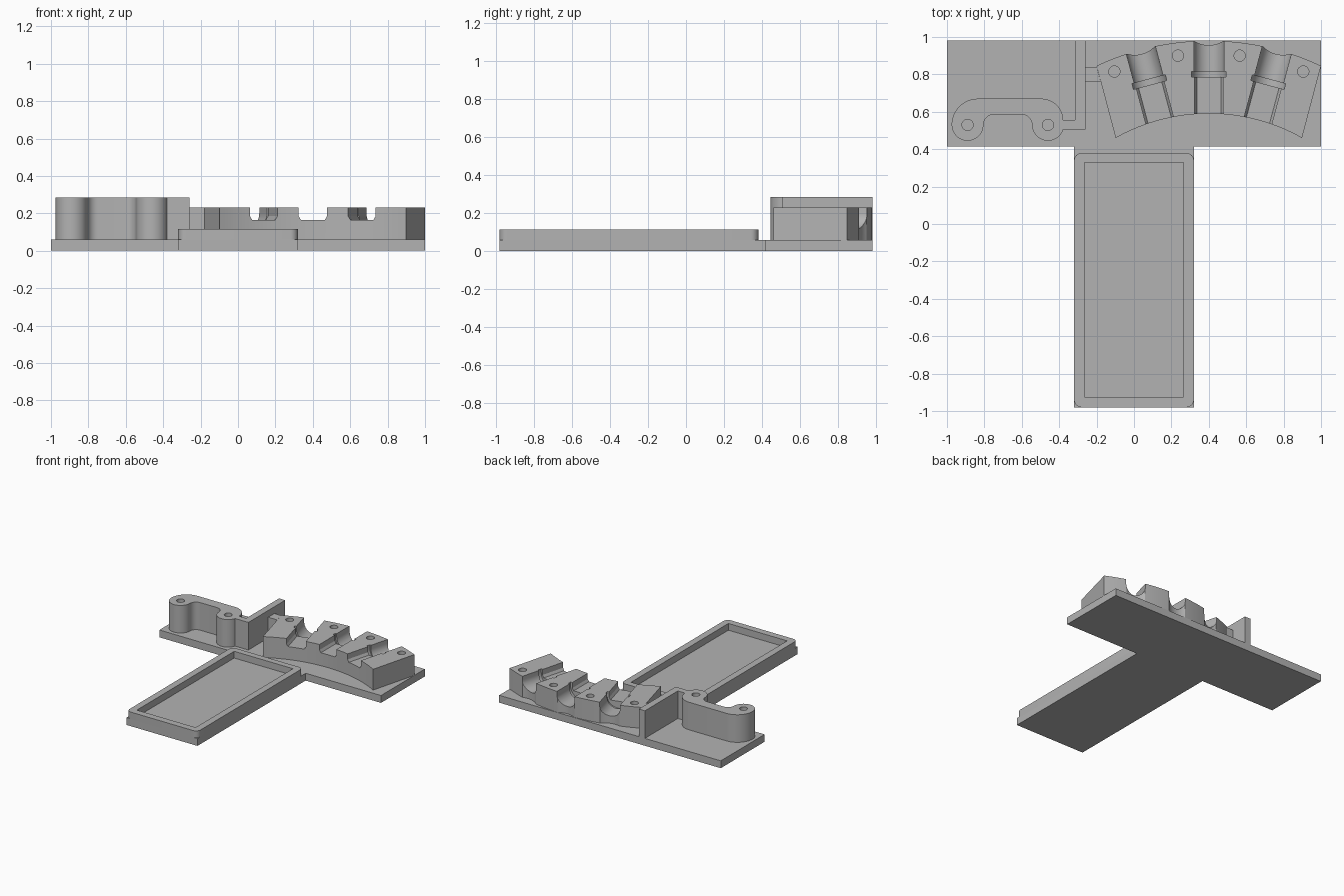
import bpy
import bmesh
from math import sin, cos, radians, asin, degrees
from mathutils import Matrix

if "Cube" in bpy.data.objects:
    bpy.data.objects.remove(bpy.data.objects["Cube"])

GREY = (0.45, 0.45, 0.45, 1)
mat = bpy.data.materials.new("plain grey")
mat.use_nodes = True
mat.diffuse_color = GREY
mat.node_tree.nodes["Principled BSDF"].inputs["Base Color"].default_value = GREY


def arc(cx, cy, r, a0, a1, n=16):
    """Points on an arc, angles in degrees."""
    steps = [radians(a0 + (a1 - a0) * i / n) for i in range(n + 1)]
    return [(cx + r * cos(a), cy + r * sin(a)) for a in steps]


def prism(name, pts, z0, z1, matrix=Matrix()):
    """Extrude a closed outline from z0 to z1, then place it."""
    bm = bmesh.new()
    face = bm.faces.new([bm.verts.new((x, y, z0)) for x, y in pts])
    top = bmesh.ops.extrude_face_region(bm, geom=[face])
    verts = [g for g in top["geom"] if isinstance(g, bmesh.types.BMVert)]
    bmesh.ops.translate(bm, verts=verts, vec=(0, 0, z1 - z0))
    bmesh.ops.remove_doubles(bm, verts=bm.verts, dist=1e-5)
    bmesh.ops.recalc_face_normals(bm, faces=bm.faces)
    bm.transform(matrix)
    mesh = bpy.data.meshes.new(name)
    bm.to_mesh(mesh)
    bm.free()
    mesh.materials.append(mat)
    obj = bpy.data.objects.new(name, mesh)
    bpy.context.collection.objects.link(obj)
    return obj


def activate(obj):
    bpy.ops.object.select_all(action="DESELECT")
    obj.select_set(True)
    bpy.context.view_layer.objects.active = obj


def cut(obj, cutter):
    """Subtract a cutter and discard it."""
    mod = obj.modifiers.new("cut", "BOOLEAN")
    mod.operation = "DIFFERENCE"
    mod.solver = "EXACT"
    mod.object = cutter
    activate(obj)
    bpy.ops.object.modifier_apply(modifier=mod.name)
    bpy.data.objects.remove(cutter)


def drill(obj, x, y, r=0.03):
    cut(obj, prism("drill", arc(x, y, r, 0, 345, 23), FLOOR, 0.4))


def rect(x0, y0, x1, y1):
    return [(x0, y0), (x1, y0), (x1, y1), (x0, y1)]


FLOOR, SUNK = 0.06, 0.05

# T-shaped base plate
base = prism("base_plate", [(-1, 0.98), (-1, 0.415), (-0.32, 0.415), (-0.32, -0.98),
                            (0.32, -0.98), (0.32, 0.415), (1, 0.415), (1, 0.98)], 0, FLOOR)

# Tray rim with rounded outer corners
c = 0.04
rim_outline = (arc(0.32 - c, 0.38 - c, c, 0, 90, 8) + arc(-0.32 + c, 0.38 - c, c, 90, 180, 8)
               + arc(-0.32 + c, -0.98 + c, c, 180, 270, 8) + arc(0.32 - c, -0.98 + c, c, 270, 360, 8))
rim = prism("tray_rim", rim_outline, SUNK, 0.115)
cut(rim, prism("tray_pocket", rect(-0.265, -0.925, 0.265, 0.33), 0, 0.3))

# Two-lobed bracket joined to the tall dividing wall
bracket_outline = ([(-0.26, 0.505), (-0.26, 0.98), (-0.315, 0.98), (-0.315, 0.555)]
                   + arc(-0.494, 0.555, 0.115, 0, 90)
                   + arc(-0.835, 0.53, 0.14, 90, 180)
                   + arc(-0.89, 0.53, 0.085, 180, 360)
                   + arc(-0.75, 0.53, 0.055, 180, 90)
                   + arc(-0.6, 0.53, 0.055, 90, 0)
                   + arc(-0.46, 0.53, 0.085, 180, 343))
bracket = prism("bracket_and_wall", bracket_outline, SUNK, 0.285)
for x in (-0.89, -0.46):
    drill(bracket, x, 0.53)

# Curved cradle block
CX, CY, R_IN, R_OUT, TOP = 0.4, -0.427, 1.017, 1.407, 0.23
half_in = degrees(asin(0.498 / R_IN))
half_out = degrees(asin(0.6 / R_OUT))
cradle_outline = (arc(CX, CY, R_OUT, 90 - half_out, 90 + half_out, 40)
                  + arc(CX, CY, R_IN, 90 + half_in, 90 - half_in, 40))
cradle = prism("cradle_block", cradle_outline, SUNK, TOP)


def u_shape(r):
    return arc(0, 0.2, r, 180, 360, 24) + [(r, 0.3), (-r, 0.3)]


slot = [(-0.076, 0.3), (-0.076, 0.185), (-0.064, 0.165),
        (0.064, 0.165), (0.076, 0.185), (0.076, 0.3)]

# Three radial channels: front slot, collar groove, round seat, scalloped end
for angle in (-15, 0, 15):
    spin = Matrix.Translation((CX, CY, 0)) @ Matrix.Rotation(radians(angle), 4, "Z")
    lay = spin @ Matrix.Rotation(radians(90), 4, "X")
    for pts, near, far in ((slot, 0.95, 1.23), (u_shape(0.092), 1.212, 1.243),
                           (u_shape(0.08), 1.24, 1.5)):
        cut(cradle, prism("channel", pts, -far, -near, lay))
    cut(cradle, prism("scallop", arc(0, 1.53, 0.147, 0, 355, 71), 0, 0.4, spin))

for x, y in ((0.505, 0.815), (0.165, 0.9)):
    for side in (-1, 1):
        drill(cradle, CX + side * x, y)

# Short link between wall and cradle
link = prism("link_arm", [(-0.265, 0.76), (-0.178, 0.76), (-0.199, 0.84), (-0.265, 0.84)],
             SUNK, TOP)

# Smooth the curved walls, keep crisp edges
for obj in (base, rim, bracket, cradle, link):
    activate(obj)
    bpy.ops.object.shade_smooth_by_angle(angle=radians(25))
